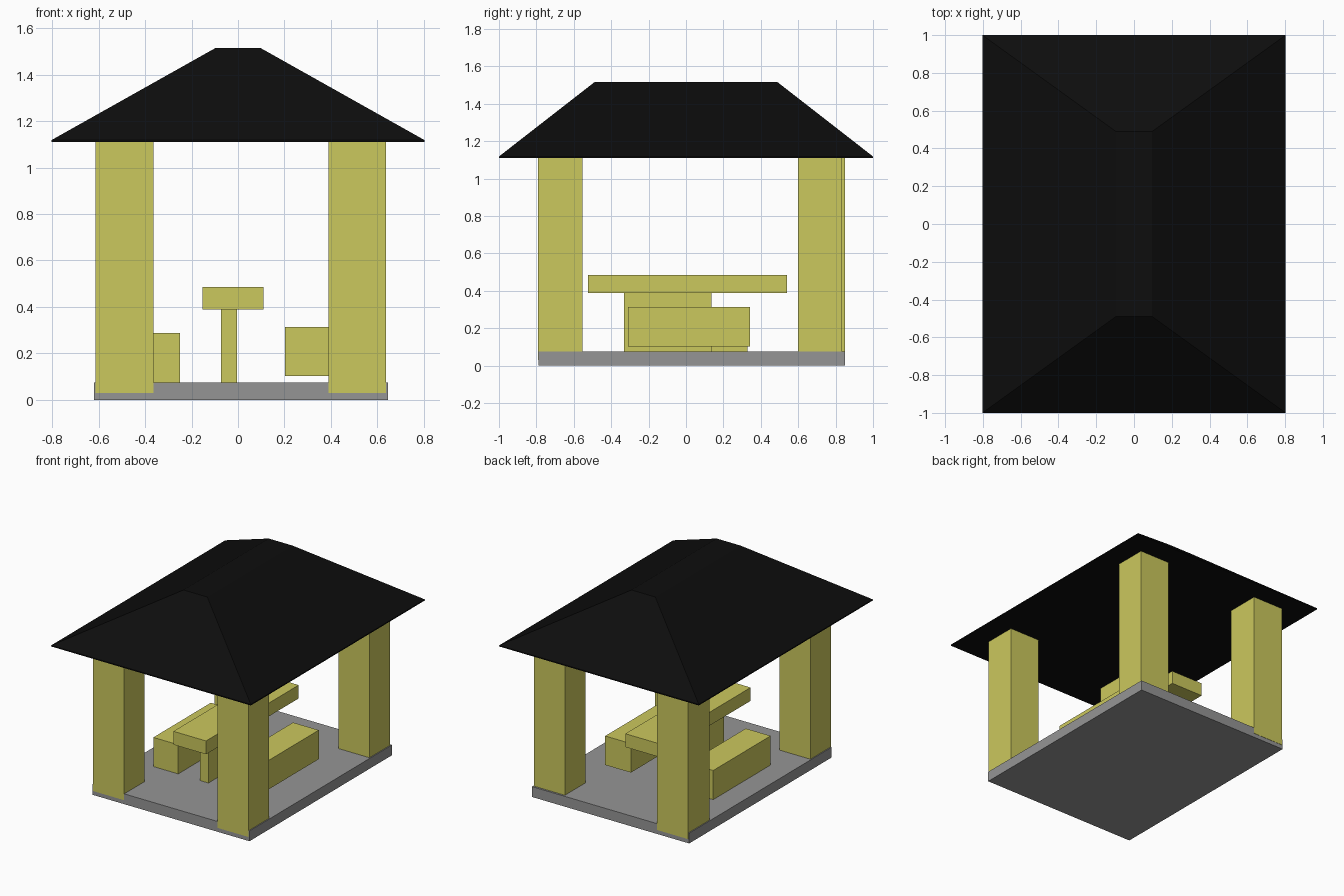
import bpy, bmesh

if "Cube" in bpy.data.objects:
    bpy.data.objects.remove(bpy.data.objects["Cube"])


def material(name, rgb):
    m = bpy.data.materials.new(name)
    m.diffuse_color = (*rgb, 1.0)
    m.use_nodes = True
    m.node_tree.nodes["Principled BSDF"].inputs["Base Color"].default_value = m.diffuse_color
    return m


YELLOW = material("yellow wood", (0.60, 0.58, 0.11))
GREY = material("grey stone", (0.30, 0.30, 0.30))
BLACK = material("black roofing", (0.004, 0.004, 0.004))


def finish(name, bm, mat):
    bmesh.ops.recalc_face_normals(bm, faces=bm.faces)
    mesh = bpy.data.meshes.new(name)
    bm.to_mesh(mesh)
    bm.free()
    mesh.materials.append(mat)
    ob = bpy.data.objects.new(name, mesh)
    bpy.context.collection.objects.link(ob)
    return ob


def box(name, x, y, z, mat):
    """Box from (min, max) ranges on each axis."""
    bm = bmesh.new()
    bmesh.ops.create_cube(bm, size=1)
    for v in bm.verts:
        for i, (lo, hi) in enumerate((x, y, z)):
            v.co[i] = hi if v.co[i] > 0 else lo
    return finish(name, bm, mat)


# Floor slab
box("floor_slab", (-0.62, 0.645), (-0.789, 0.849), (0.0, 0.075), GREY)

# Corner posts, sunk into the slab and just proud of its front edge
LEFT, RIGHT = (-0.613, -0.363), (0.39, 0.638)
FRONT = (-0.792, -0.554)
posts = {
    "front_left_post": (LEFT, FRONT),
    "front_right_post": (RIGHT, FRONT),
    "back_left_post": (LEFT, (0.605, 0.851)),
    "back_right_post": (RIGHT, (0.6, 0.835)),
}
for name, (x, y) in posts.items():
    box(name, x, y, (0.03, 1.112), YELLOW)

# Table and benches
box("table_top", (-0.153, 0.11), (-0.524, 0.54), (0.388, 0.485), YELLOW)
box("table_leg", (-0.073, -0.005), (-0.332, 0.136), (0.07, 0.392), YELLOW)
box("left_bench", (-0.45, -0.25), (-0.33, 0.33), (0.07, 0.287), YELLOW)
box("right_bench", (0.203, 0.41), (-0.31, 0.343), (0.102, 0.313), YELLOW)

# Hipped roof: thin eave rim, sloping sides and a flat top
bm = bmesh.new()
rings = []
for hx, hy, z in ((0.803, 1.0, 1.11), (0.803, 1.0, 1.118), (0.096, 0.49, 1.515)):
    rings.append([bm.verts.new((sx * hx, sy * hy, z))
                  for sx, sy in ((-1, -1), (1, -1), (1, 1), (-1, 1))])
for low, high in zip(rings, rings[1:]):
    for i in range(4):
        j = (i + 1) % 4
        bm.faces.new((low[i], low[j], high[j], high[i]))
bm.faces.new(rings[0])
bm.faces.new(rings[-1])
finish("hipped_roof", bm, BLACK)
